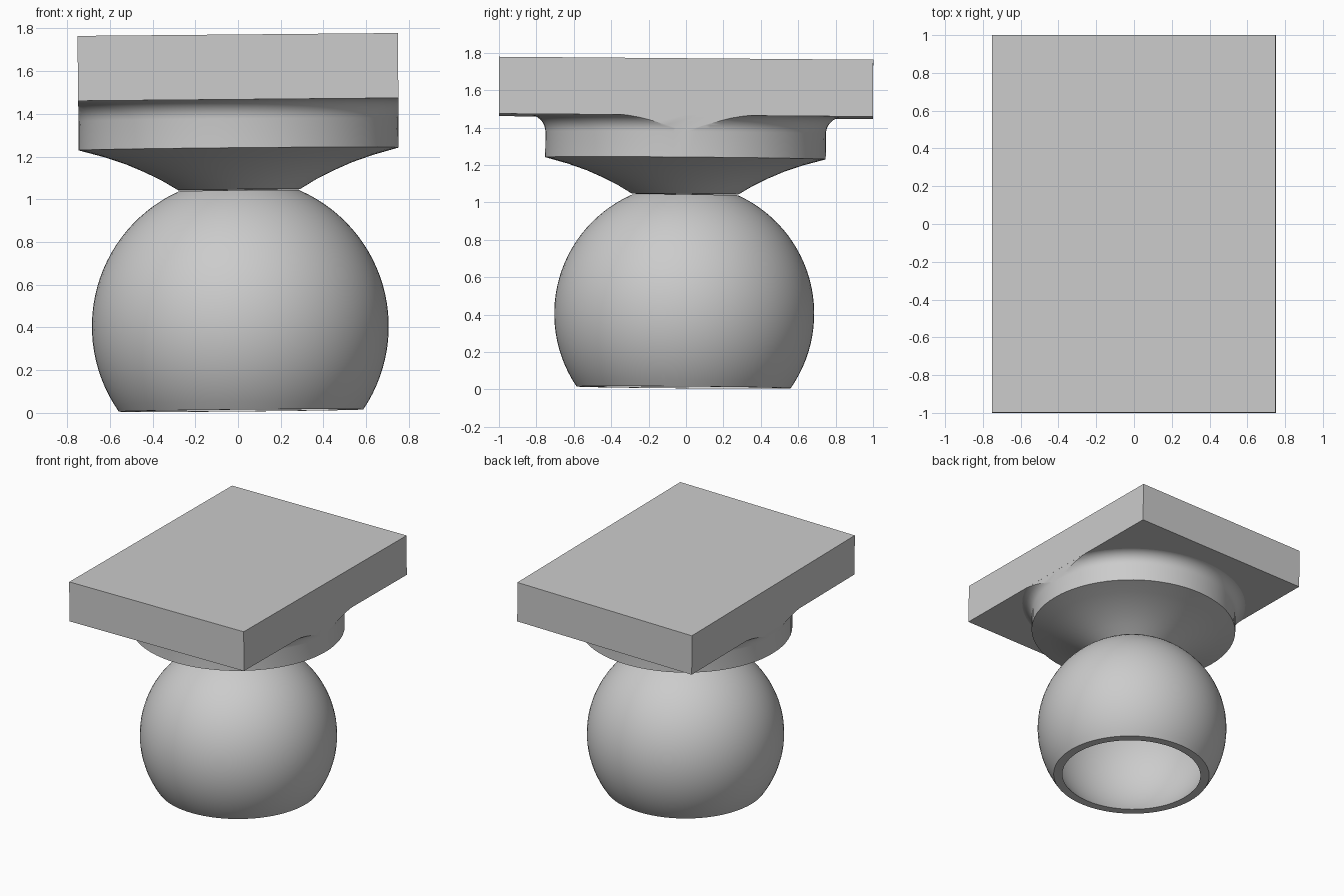
import bpy, bmesh
from math import sin, cos, asin, pi, radians

cube = bpy.data.objects.get("Cube")
if cube:
    bpy.data.objects.remove(cube, do_unlink=True)

PIVOT = 1.6                      # height about which the whole model leans
LEAN = (-0.008, -0.009, 0)

grey = bpy.data.materials.new("plain grey")
grey.use_nodes = True
grey.diffuse_color = (0.6, 0.6, 0.6, 1)
grey.node_tree.nodes["Principled BSDF"].inputs["Base Color"].default_value = (0.6, 0.6, 0.6, 1)


def finish(name, bm, smooth):
    """Turn a bmesh into a leaning, coloured object."""
    bmesh.ops.translate(bm, verts=bm.verts, vec=(0, 0, -PIVOT))
    bmesh.ops.recalc_face_normals(bm, faces=bm.faces)
    mesh = bpy.data.meshes.new(name)
    bm.to_mesh(mesh)
    bm.free()
    mesh.materials.append(grey)
    ob = bpy.data.objects.new(name, mesh)
    bpy.context.collection.objects.link(ob)
    ob.location.z = PIVOT
    ob.rotation_euler = LEAN
    if smooth:
        bpy.ops.object.select_all(action='DESELECT')
        ob.select_set(True)
        bpy.context.view_layer.objects.active = ob
        bpy.ops.object.shade_smooth_by_angle(angle=radians(30))
    return ob


def lathe(profile, steps=72):
    """Spin an (r, z) profile around the vertical axis."""
    bm = bmesh.new()
    verts = [bm.verts.new((r, 0, z)) for r, z in profile]
    edges = [bm.edges.new(pair) for pair in zip(verts, verts[1:])]
    bmesh.ops.spin(bm, geom=verts + edges, cent=(0, 0, 0), axis=(0, 0, 1),
                   angle=2 * pi, steps=steps, use_merge=True)
    bmesh.ops.remove_doubles(bm, verts=bm.verts, dist=0.0002)
    return bm


def arc(r0, z0, radius, start, end, n):
    return [(r0 + radius * cos(a), z0 + radius * sin(a))
            for a in (start + (end - start) * i / n for i in range(n + 1))]


# Hollow ball, cut open at the bottom and at the neck
MID, RIM = 0.405, 0.011
OUTER, INNER = 0.695, 0.643
outside = arc(0, MID, OUTER, radians(66), asin((RIM - MID) / OUTER), 28)
inside = arc(0, MID, INNER, asin((RIM - MID) / INNER), pi / 2, 28)
finish("hollow_ball", lathe(outside + inside), True)

# Flange: flaring underside, upright wall, then a fillet into the plate
flare = [(0, 1.049), (0.285, 1.045), (0.36, 1.09), (0.44, 1.13),
         (0.53, 1.169), (0.63, 1.203), (0.75, 1.236)]
fillet = arc(0.84, 1.372, 0.09, pi, pi / 2, 8)
bm = lathe(flare + fillet + [(0, 1.462)])
for side in (-1, 1):             # trim the fillet flush with the plate sides
    geom = bm.verts[:] + bm.edges[:] + bm.faces[:]
    bmesh.ops.bisect_plane(bm, geom=geom, plane_co=(side * 0.7495, 0, 0),
                           plane_no=(side, 0, 0), clear_outer=True)
bmesh.ops.holes_fill(bm, edges=[e for e in bm.edges if e.is_boundary], sides=0)
finish("flange", bm, True)

# Rectangular top plate
bm = bmesh.new()
bmesh.ops.create_cube(bm, size=1)
bmesh.ops.scale(bm, verts=bm.verts, vec=(1.5, 2.0, 0.304))
bmesh.ops.translate(bm, verts=bm.verts, vec=(0, 0, 1.612))
finish("top_plate", bm, False)
